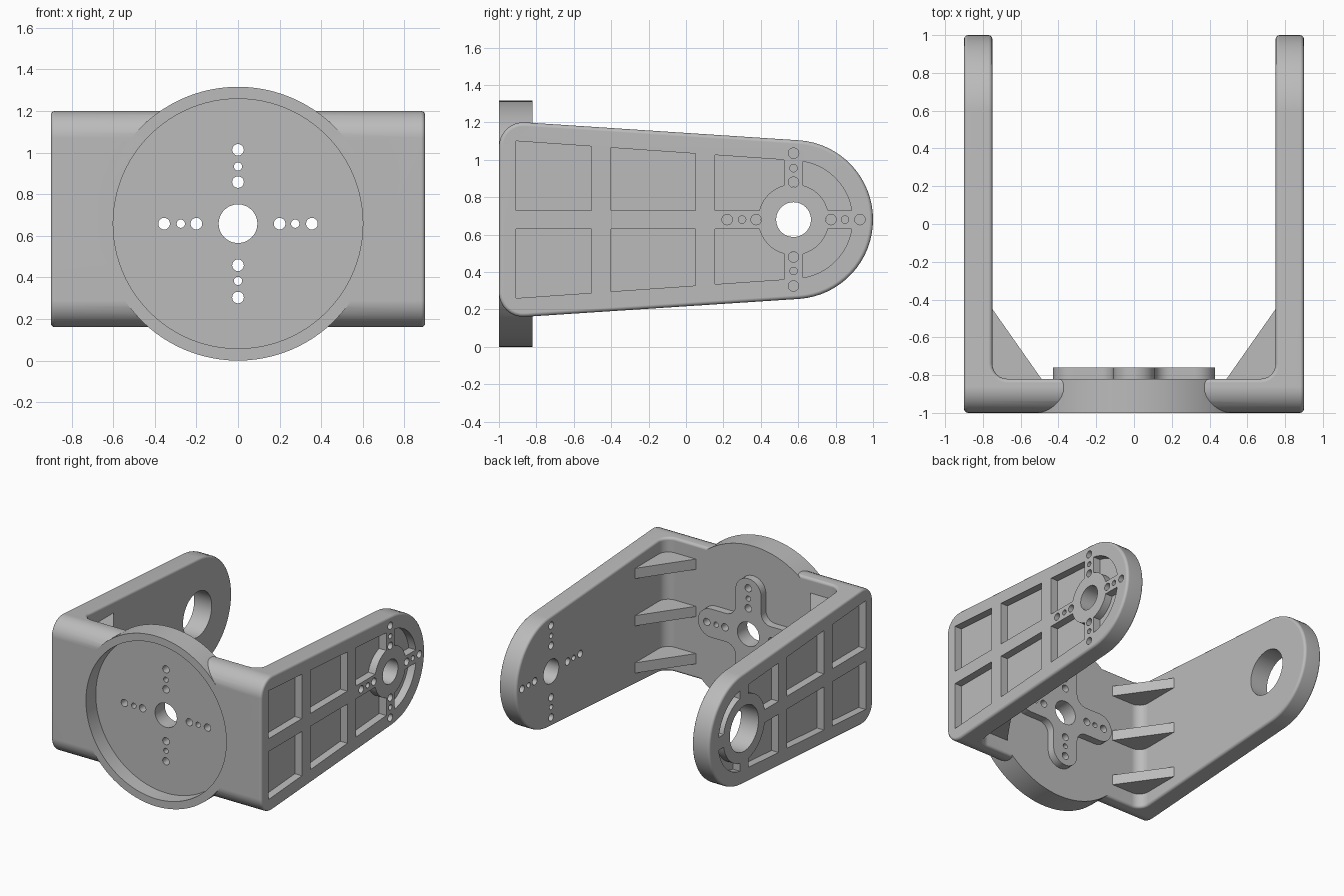
import bpy, bmesh
from math import sin, cos, pi, asin, sqrt, radians
from mathutils import Vector

cube = bpy.data.objects.get("Cube")
if cube:
    bpy.data.objects.remove(cube, do_unlink=True)

grey = bpy.data.materials.new("plain grey")
grey.use_nodes = True
grey.diffuse_color = (0.5, 0.5, 0.5, 1)
grey.node_tree.nodes["Principled BSDF"].inputs["Base Color"].default_value = (0.5, 0.5, 0.5, 1)

# Shared measures: arm pivot (y, z), base disc centre (x, z)
PIVOT = (0.575, 0.68)
DISC = (0, 0.658)
OUT, INN, BACK = 0.9, 0.75, -0.82
SPOKE = 0.05


def arc(cx, cy, r, a, b, n):
    return [(cx + r * cos(a + (b - a) * i / n), cy + r * sin(a + (b - a) * i / n))
            for i in range(n + 1)]


def circle(cx, cy, r, n=32):
    return arc(cx, cy, r, 0, 2 * pi, n)[:-1]


def prism(bm, pts, axis, a, b, rounding=0):
    """Extrude a flat outline along an axis from a to b, rounding the b end if asked."""
    place = {"x": lambda p, t: (t, p[0], p[1]),
             "y": lambda p, t: (p[0], t, p[1]),
             "z": lambda p, t: (p[0], p[1], t)}[axis]
    start = [bm.verts.new(place(p, a)) for p in pts]
    end = [bm.verts.new(place(p, b)) for p in pts]
    bm.faces.new(start)
    cap = bm.faces.new(end)
    for i in range(len(pts)):
        j = (i + 1) % len(pts)
        bm.faces.new((start[i], start[j], end[j], end[i]))
    if rounding:
        bmesh.ops.bevel(bm, geom=list(cap.edges), offset=rounding, segments=3,
                        profile=0.5, affect="EDGES")


def make(name, bm):
    bmesh.ops.recalc_face_normals(bm, faces=bm.faces)
    mesh = bpy.data.meshes.new(name)
    bm.to_mesh(mesh)
    bm.free()
    mesh.materials.append(grey)
    ob = bpy.data.objects.new(name, mesh)
    bpy.context.collection.objects.link(ob)
    return ob


def activate(ob):
    bpy.ops.object.select_all(action="DESELECT")
    ob.select_set(True)
    bpy.context.view_layer.objects.active = ob


def combine(ob, other, operation, keep=False):
    activate(ob)
    mod = ob.modifiers.new("combine", "BOOLEAN")
    mod.operation, mod.object, mod.solver = operation, other, "EXACT"
    bpy.ops.object.modifier_apply(modifier=mod.name)
    if not keep:
        bpy.data.objects.remove(other, do_unlink=True)


def smooth(ob):
    activate(ob)
    bpy.ops.object.shade_smooth_by_angle(angle=radians(32))
    mod = ob.modifiers.new("weighted", "WEIGHTED_NORMAL")
    mod.keep_sharp = True


def hole_pattern(bm, centre, axis, a, b):
    """Centre bore with three small holes along each of four spokes."""
    prism(bm, circle(*centre, 0.093, 48), axis, a, b)
    for dx, dy in ((1, 0), (-1, 0), (0, 1), (0, -1)):
        for d, r in ((0.2, 0.028), (0.275, 0.02), (0.355, 0.028)):
            prism(bm, circle(centre[0] + dx * d, centre[1] + dy * d, r, 20), axis, a, b)


# U-shaped body: tapered side outline swept across the width
tilt = radians(86)
upper = arc(-0.87, 1.07, 0.13, pi, tilt, 8)
lower = arc(-0.87, 0.29, 0.13, -tilt, -pi, 8)
bm = bmesh.new()
prism(bm, upper + arc(*PIVOT, 0.425, tilt, -tilt, 32) + lower, "x", -OUT, OUT)
bracket = make("bracket", bm)

# Space between the arms, with rounded inner corners
f = 0.08
bm = bmesh.new()
prism(bm, [(INN, 1.5), (-INN, 1.5)]
      + arc(-INN + f, BACK + f, f, pi, 1.5 * pi, 6)
      + arc(INN - f, BACK + f, f, -pi / 2, 0, 6), "z", -0.5, 2)
combine(bracket, make("gap_cutter", bm), "DIFFERENCE")

# Soft outer edges
activate(bracket)
bev = bracket.modifiers.new("soft edges", "BEVEL")
bev.width, bev.segments, bev.limit_method = 0.02, 3, "ANGLE"
bev.angle_limit = radians(40)
bev.use_clamp_overlap = False
bpy.ops.object.modifier_apply(modifier=bev.name)

# Round mounting disc on the front, hollowed into a shallow cup
bm = bmesh.new()
prism(bm, circle(*DISC, 0.658, 96), "y", -1, BACK, rounding=0.02)
combine(bracket, make("disc", bm), "UNION")
bm = bmesh.new()
prism(bm, circle(*DISC, 0.6, 96), "y", -1.2, -0.88)
combine(bracket, make("cup_cutter", bm), "DIFFERENCE")


# Weight-saving pockets on the outside of each arm
def pocket_set(bm, side, ring):
    cy, cz = PIVOT
    a, b = side * 0.84, side * 1.0

    def top(y):
        return 0.42 - 0.07 * (y + 0.91)

    gap = asin(SPOKE / ring)
    outer_gap = asin(SPOKE / 0.315)
    shapes = []
    for y0, y1 in ((-0.91, -0.505), (-0.4, 0.05)):
        shapes.append([(y0, SPOKE), (y1, SPOKE), (y1, top(y1)), (y0, top(y0))])
    y0, y1 = 0.155, cy - SPOKE
    shapes.append([(y0, SPOKE)] + arc(cy, 0, ring, pi - gap, pi / 2 + gap, 10)
                  + [(y1, top(y1)), (y0, top(y0))])
    shapes.append(arc(cy, 0, ring, gap, pi / 2 - gap, 12)
                  + arc(cy, 0, 0.315, pi / 2 - outer_gap, outer_gap, 12))
    for shape in shapes:
        for flip in (1, -1):
            prism(bm, [(y, cz + flip * z) for y, z in shape], "x", a, b)


bm = bmesh.new()
pocket_set(bm, 1, 0.19)
pocket_set(bm, -1, 0.255)
combine(bracket, make("pocket_cutter", bm), "DIFFERENCE")

# Hole pattern through the left arm, one wide bore through the right arm
bm = bmesh.new()
hole_pattern(bm, PIVOT, "x", 0.5, 1.2)
prism(bm, circle(*PIVOT, 0.175, 64), "x", -1.2, -0.5)
combine(bracket, make("arm_hole_cutter", bm), "DIFFERENCE")

# Cross-shaped boss behind the disc
w, fillet, tip = 0.11, 0.08, 0.43
quarter = arc(tip - w, 0, w, -pi / 2, pi / 2, 12)
quarter += arc(w + fillet, w + fillet, fillet, 1.5 * pi, pi, 8)
cross = []
for k in range(4):
    c, s = cos(k * pi / 2), sin(k * pi / 2)
    cross += [(c * x - s * z, DISC[1] + s * x + c * z) for x, z in quarter]
bm = bmesh.new()
prism(bm, cross, "y", -0.84, -0.76)
boss = make("rear_boss", bm)

# Holes through the disc and the boss
bm = bmesh.new()
hole_pattern(bm, DISC, "y", -1.1, -0.6)
cutter = make("disc_hole_cutter", bm)
combine(boss, cutter, "DIFFERENCE", keep=True)
combine(bracket, cutter, "DIFFERENCE")
smooth(bracket)
smooth(boss)

# Triangular ribs in the inner corners
for side, label in ((1, "left"), (-1, "right")):
    for i, z in enumerate((0.315, 0.68, 1.045)):
        bm = bmesh.new()
        pts = [(0.77, -0.45), (0.75, -0.45), (0.49, BACK), (0.49, -0.84), (0.77, -0.84)]
        prism(bm, [(side * x, y) for x, y in pts], "z", z - 0.04, z + 0.04)
        make(f"{label}_rib_{i + 1}", bm)
